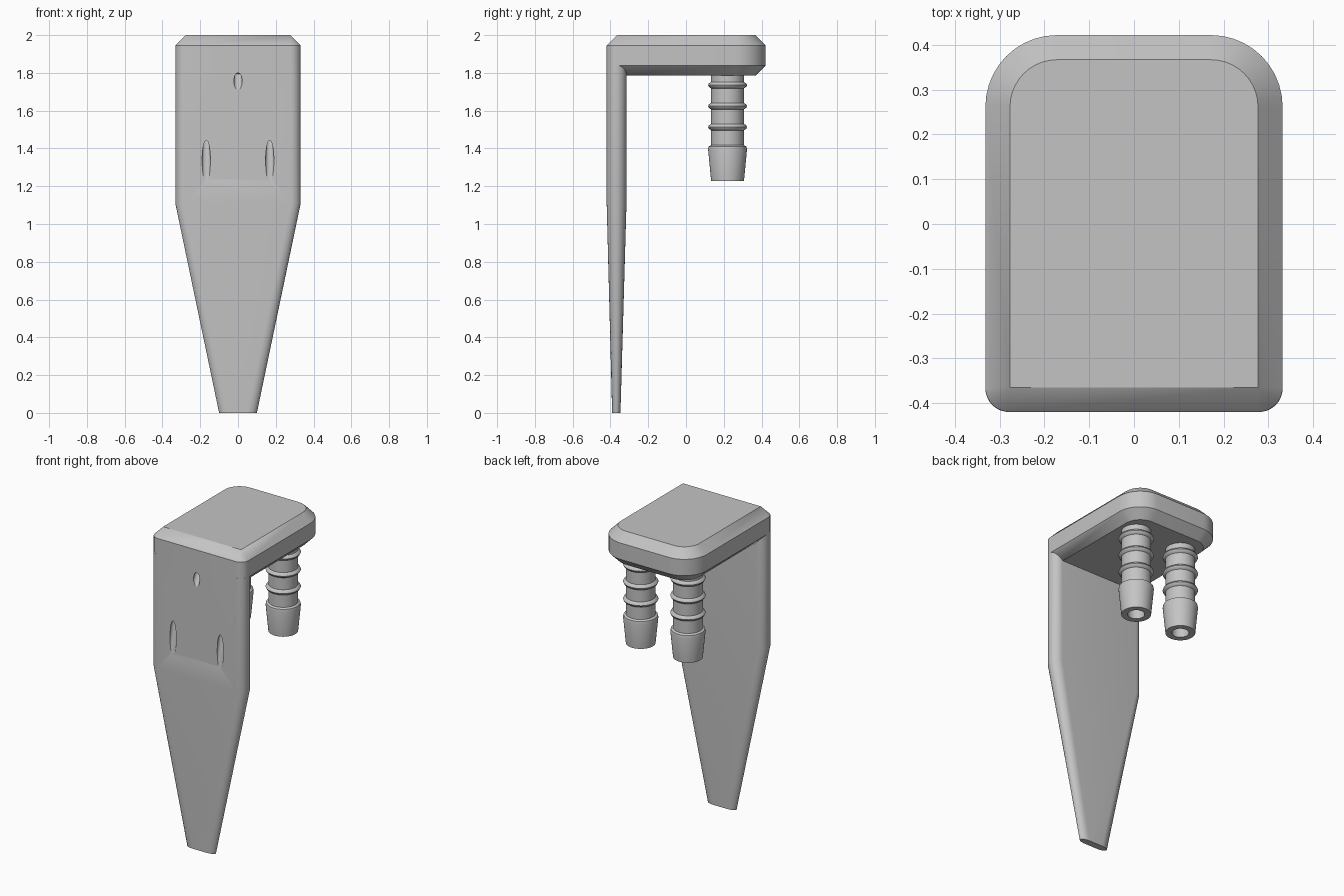
import bpy, bmesh, math

cube = bpy.data.objects.get("Cube")
if cube:
    bpy.data.objects.remove(cube, do_unlink=True)

grey = bpy.data.materials.new("plain grey")
grey.use_nodes = True
colour = (0.55, 0.55, 0.55, 1)
grey.diffuse_color = colour
grey.node_tree.nodes["Principled BSDF"].inputs["Base Color"].default_value = colour


def loft(name, rings):
    """Skin a stack of equal-length point rings and cap both ends."""
    bm = bmesh.new()
    loops = [[bm.verts.new(p) for p in ring] for ring in rings]
    n = len(loops[0])
    for a, b in zip(loops, loops[1:]):
        for i in range(n):
            j = (i + 1) % n
            bm.faces.new((a[i], a[j], b[j], b[i]))
    bm.faces.new(loops[0][::-1])
    bm.faces.new(loops[-1])
    bmesh.ops.remove_doubles(bm, verts=bm.verts, dist=0.0002)
    bmesh.ops.recalc_face_normals(bm, faces=bm.faces)
    mesh = bpy.data.meshes.new(name)
    bm.to_mesh(mesh)
    bm.free()
    mesh.materials.append(grey)
    obj = bpy.data.objects.new(name, mesh)
    bpy.context.collection.objects.link(obj)
    return obj


def smooth(obj, degrees=25):
    bpy.ops.object.select_all(action="DESELECT")
    obj.select_set(True)
    bpy.context.view_layer.objects.active = obj
    bpy.ops.object.shade_smooth_by_angle(angle=math.radians(degrees))


def corner(cx, cy, rx, ry, start, steps=10):
    """Quarter-ellipse of points, counter-clockwise from the start angle."""
    angles = [math.radians(start + 90 * i / steps) for i in range(steps + 1)]
    return [(cx + rx * math.cos(a), cy + ry * math.sin(a)) for a in angles]


HALF, FRONT, BACK = 0.332, -0.42, 0.422
CHAMFER, BIG = 0.055, 0.16


# Head: rounded slab, chamfered above and below
def head_ring(z, inset):
    big, small = BIG - inset, CHAMFER - inset
    bx, by = HALF - BIG, BACK - BIG
    sx, sy = HALF - CHAMFER, FRONT + CHAMFER
    pts = (corner(bx, by, big, big, 0) + corner(-bx, by, big, big, 90)
           + corner(-sx, sy, small, small, 180) + corner(sx, sy, small, small, 270))
    return [(x, y, z) for x, y in pts]


smooth(loft("head", [head_ring(1.785, CHAMFER), head_ring(1.84, 0),
                     head_ring(1.945, 0), head_ring(2.0, CHAMFER)]))


# Stake: flat blade with rounded edges, tapering to the tip
def stake_ring(z, half, y0, y1):
    rx, ry, cy = 0.0525, (y1 - y0) / 2, (y0 + y1) / 2
    cx = half - rx
    pts = (corner(cx, cy, rx, ry, 0) + corner(-cx, cy, rx, ry, 90)
           + corner(-cx, cy, rx, ry, 180) + corner(cx, cy, rx, ry, 270))
    return [(x, y, z) for x, y in pts]


stake = loft("stake", [stake_ring(0, 0.1, -0.391, -0.347),
                       stake_ring(1.11, HALF, FRONT, -0.315),
                       stake_ring(1.84, HALF, FRONT, -0.315)])

# Outlet slots: slanted round bores breaking through the front of the stake
RADIUS = 0.022
for x, z, length in ((0, 1.755, 0.09), (-0.168, 1.333, 0.22), (0.168, 1.333, 0.22)):
    tilt = math.asin(2 * RADIUS / length)
    inner, outer = 0.045 / math.sin(tilt), 0.3
    mid = (inner - outer) / 2
    bpy.ops.mesh.primitive_cylinder_add(
        vertices=32, radius=RADIUS, depth=inner + outer, rotation=(-tilt, 0, 0),
        location=(x, FRONT + mid * math.sin(tilt), z + mid * math.cos(tilt)))
    cutter = bpy.context.object
    cutter.name = "slot_cutter"
    cutter.hide_render = True
    cutter.data.materials.append(grey)
    cut = stake.modifiers.new("slot", "BOOLEAN")
    cut.operation, cut.solver, cut.object = "DIFFERENCE", "EXACT", cutter
    bpy.context.view_layer.objects.active = stake
    bpy.ops.object.modifier_apply(modifier=cut.name)
    bpy.data.objects.remove(cutter, do_unlink=True)
smooth(stake)

# Hose barbs: ribbed hollow spigots under the head
BODY, RIB, BORE = 0.087, 0.103, 0.05
profile = [(BODY, 1.82)]
for z in (1.735, 1.624, 1.513):
    profile += [(BODY, z + 0.017), (RIB - 0.004, z + 0.009), (RIB, z),
                (RIB - 0.004, z - 0.009), (BODY, z - 0.017)]
profile += [(BODY, 1.417), (RIB - 0.003, 1.41), (RIB, 1.395),
            (BODY, 1.228), (BORE, 1.228), (BORE, 1.78)]
for side, x in (("right", -0.168), ("left", 0.168)):
    rings = [[(x + r * math.cos(a), 0.22 + r * math.sin(a), z)
              for a in (math.tau * i / 40 for i in range(40))] for r, z in profile]
    smooth(loft(side + "_hose_barb", rings), 35)
